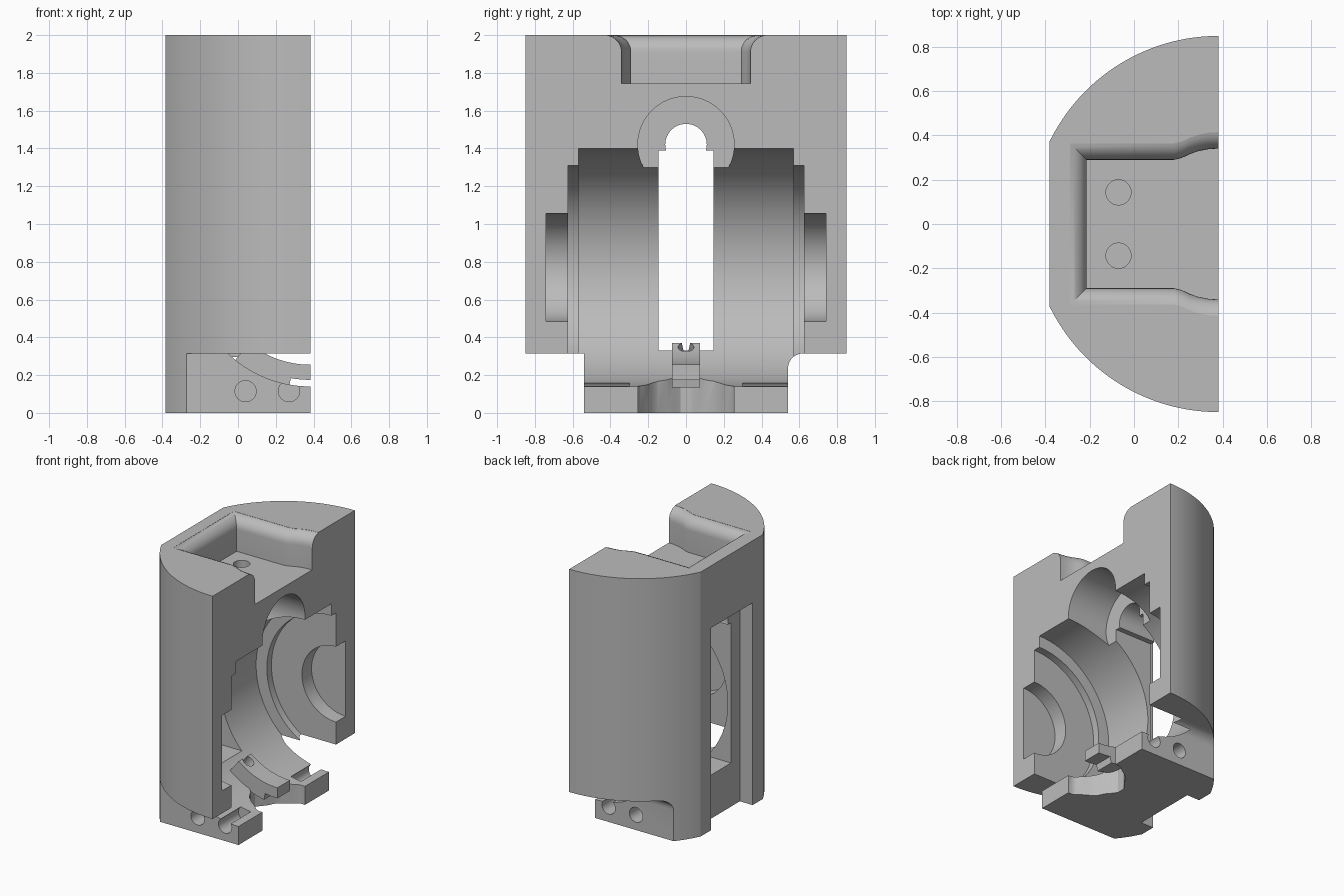
import bpy, bmesh, math

if "Cube" in bpy.data.objects:
    bpy.data.objects.remove(bpy.data.objects["Cube"])

X1 = 0.3825          # open section plane, also the axis of the outer cylinder
ZC = 0.77            # height of the main cavity axis

grey = bpy.data.materials.new("grey")
grey.diffuse_color = (0.5, 0.5, 0.5, 1)
grey.use_nodes = True
grey.node_tree.nodes["Principled BSDF"].inputs["Base Color"].default_value = grey.diffuse_color


def solid(name, loops):
    """Closed solid skinned through a stack of equal-length point loops."""
    bm = bmesh.new()
    rings = [[bm.verts.new(p) for p in loop] for loop in loops]
    n = len(rings[0])
    for a, b in zip(rings, rings[1:]):
        for i in range(n):
            j = (i + 1) % n
            bm.faces.new((a[i], a[j], b[j], b[i]))
    bm.faces.new(rings[0][::-1])
    bm.faces.new(rings[-1])
    bmesh.ops.recalc_face_normals(bm, faces=bm.faces)
    me = bpy.data.meshes.new(name)
    bm.to_mesh(me)
    bm.free()
    ob = bpy.data.objects.new(name, me)
    bpy.context.collection.objects.link(ob)
    me.materials.append(grey)
    return ob


def prism(name, pts, axis, lo, hi):
    """Extrude a 2D outline along x (y,z), y (x,z) or z (x,y)."""
    place = {"x": lambda p, d: (d, p[0], p[1]),
             "y": lambda p, d: (p[0], d, p[1]),
             "z": lambda p, d: (p[0], p[1], d)}[axis]
    return solid(name, [[place(p, d) for p in pts] for d in (lo, hi)])


def arc(cx, cy, r, a0, a1, n):
    return [(cx + r * math.cos(math.radians(a0 + (a1 - a0) * i / n)),
             cy + r * math.sin(math.radians(a0 + (a1 - a0) * i / n))) for i in range(n + 1)]


def circle(cx, cy, r, n=48):
    return arc(cx, cy, r, 0, 360, n)[:-1]


def rect(a0, a1, b0, b1):
    return [(a0, b0), (a1, b0), (a1, b1), (a0, b1)]


def combine(target, other, op="DIFFERENCE"):
    m = target.modifiers.new(op, "BOOLEAN")
    m.operation, m.solver, m.object = op, "EXACT", other
    bpy.context.view_layer.objects.active = target
    bpy.ops.object.modifier_apply(modifier=m.name)
    bpy.data.objects.remove(other, do_unlink=True)


# Housing: half cylinder with a flat back
half = 180 - math.degrees(math.acos(0.765 / 0.85))
body = prism("housing", arc(X1, 0, 0.85, 90, half, 32) + arc(X1, 0, 0.85, 360 - half, 270, 32),
             "z", 0, 2)

# Side undercuts at the foot, one with a filleted corner
combine(body, prism("undercut_front", rect(-1, -0.54, -0.1, 0.315), "x", -1, 1))
combine(body, prism("undercut_back", [(0.54, -0.1)] + arc(0.62, 0.235, 0.08, 180, 90, 8)
                    + [(1, 0.315), (1, -0.1)], "x", -1, 1))

# Stepped round cavity
for r, w, n in ((0.63, 0.57, 128), (0.54, 0.625, 128), (0.285, 0.74, 64)):
    combine(body, prism("cavity", circle(X1, ZC, r, n), "y", -w, w))

# Round pocket and bore above the cavity
combine(body, prism("pocket", circle(0, 1.42, 0.255, 64), "x", 0.04, 0.6))
combine(body, prism("bore", circle(0, 1.42, 0.11), "x", -0.6, 0.1))

# Narrow through slot and the wider recess on the back
combine(body, prism("slot", rect(-0.145, 0.145, 0.33, 1.39), "x", -0.6, 0.2))
combine(body, prism("back_recess", rect(-0.25, 0.25, -0.1, 1.53), "x", -0.6, -0.275))

# Top tray with a rounded rim
side = [(-0.215, 0.29), (0.18, 0.29), (0.215, 0.298), (0.25, 0.315), (0.29, 0.329),
        (0.335, 0.338), (0.38, 0.341), (0.5, 0.341)]
R = 0.09
steps = [(1.745, 0)] + [(2 - R + R * math.sin(a), R * (1 - math.cos(a)))
                        for a in (math.radians(10 * k) for k in range(9))]
steps.append((2.1, steps[-1][1]))
loops = []
for z, o in steps:
    upper = [(x - (o if i == 0 else 0), y + o, z) for i, (x, y) in enumerate(side)]
    loops.append(upper + [(x, -y, z) for x, y, z in reversed(upper)])
combine(body, solid("tray", loops))

# Blind holes in the tray floor and in the foot sides
for s in (-1, 1):
    combine(body, prism("tray_hole", circle(-0.07, s * 0.143, 0.057, 32), "z", 1.57, 1.8))
    for x in (0.04, 0.27):
        combine(body, prism("foot_hole", circle(x, 0.115, 0.056, 32), "y",
                            *sorted((s * 0.3, s * 0.7))))

# Bell-shaped notch in the front of the foot
bell = [(0.5, 0.255), (0.35, 0.255), (0.325, 0.245), (0.29, 0.215), (0.24, 0.185),
        (0.2, 0.15), (0.175, 0.1), (0.14, 0.06), (0.12, 0.03)]
combine(body, prism("foot_notch", bell + [(x, -y) for x, y in reversed(bell)], "z", -0.1, 0.3))

# Curved rib along the cavity floor, with a cross hole
rib = prism("rib", arc(X1, ZC, 0.515, 270, 231, 20) + arc(X1, ZC, 0.645, 231, 260, 16)
            + arc(X1, ZC, 0.595, 260, 270, 6), "y", -0.075, 0.075)
hole = prism("rib_hole", circle(0, 0, 0.042, 24), "z", 0.4, 0.68)
hole.rotation_euler = (0, math.radians(180 + 35), 0)
hole.location = (X1, 0, ZC)
bpy.context.view_layer.update()
combine(body, rib, "UNION")
combine(body, hole)

# Smooth the curved walls, keep edges sharp
bpy.ops.object.select_all(action="DESELECT")
body.select_set(True)
bpy.context.view_layer.objects.active = body
bpy.ops.object.shade_smooth_by_angle(angle=math.radians(25))
